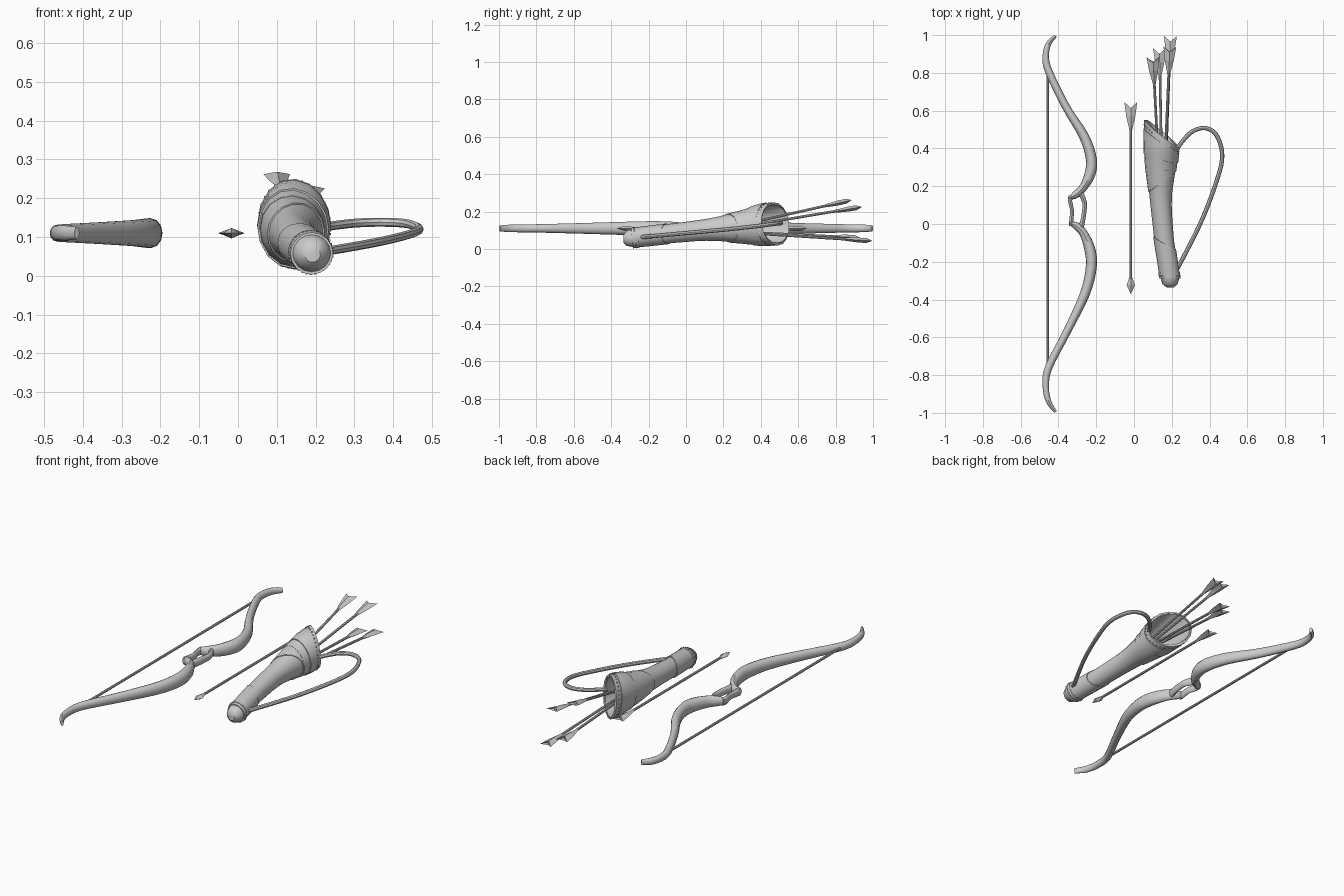
import bpy, bmesh, math
from mathutils import Vector

if "Cube" in bpy.data.objects:
    bpy.data.objects.remove(bpy.data.objects["Cube"])


def make(name, rings, cap=True, smooth=True, loop=False):
    """Skin a list of equal-length vertex rings."""
    bm = bmesh.new()
    vs = [[bm.verts.new(p) for p in r] for r in rings]
    n = len(rings[0])
    pairs = list(zip(vs, vs[1:])) + ([(vs[-1], vs[0])] if loop else [])
    for a, b in pairs:
        for i in range(n):
            bm.faces.new((a[i], a[(i + 1) % n], b[(i + 1) % n], b[i]))
    if cap and not loop:
        for r in (vs[0], vs[-1]):
            c = sum((v.co for v in r), Vector()) / n
            cv = bm.verts.new(c)
            for i in range(n):
                bm.faces.new((r[i], r[(i + 1) % n], cv))
    bmesh.ops.recalc_face_normals(bm, faces=bm.faces)
    me = bpy.data.meshes.new(name)
    bm.to_mesh(me)
    bm.free()
    ob = bpy.data.objects.new(name, me)
    bpy.context.collection.objects.link(ob)
    if smooth:
        bpy.ops.object.select_all(action='DESELECT')
        ob.select_set(True)
        bpy.context.view_layer.objects.active = ob
        bpy.ops.object.shade_smooth_by_angle(angle=math.radians(40))
    return ob


def spline(pts, steps):
    """Catmull-Rom through tuples of any length."""
    p = [pts[0]] + list(pts) + [pts[-1]]
    out = []
    for i in range(1, len(p) - 2):
        for s in range(steps):
            t = s / steps
            out.append([0.5 * (2 * b + (c - a) * t + (2 * a - 5 * b + 4 * c - d) * t * t
                               + (3 * b - a - 3 * c + d) * t ** 3)
                        for a, b, c, d in zip(*p[i - 1:i + 3])])
    return out + [list(pts[-1])]


def flat_limb(name, pts, z=0.11, steps=4, n=12):
    """Elliptical sweep in a horizontal plane; points are x, y, half width, half height."""
    path = spline(pts, steps)
    rings = []
    for i, (x, y, w, h) in enumerate(path):
        a, b = path[max(i - 1, 0)], path[min(i + 1, len(path) - 1)]
        t = Vector((b[0] - a[0], b[1] - a[1], 0)).normalized()
        side = Vector((t.y, -t.x, 0))
        rings.append([Vector((x, y, z)) + side * w * math.cos(k * math.tau / n)
                      + Vector((0, 0, h * math.sin(k * math.tau / n))) for k in range(n)])
    return make(name, rings)


def tube(name, pts, r, steps=1, n=8):
    path = [Vector(p) for p in (spline(pts, steps) if steps > 1 else pts)]
    rings = []
    for i, p in enumerate(path):
        t = (path[min(i + 1, len(path) - 1)] - path[max(i - 1, 0)]).normalized()
        u = t.cross(Vector((0, 0, 1))).normalized()
        v = u.cross(t)
        rings.append([p + r * (u * math.cos(k * math.tau / n) + v * math.sin(k * math.tau / n))
                      for k in range(n)])
    return make(name, rings)


# Bow limbs, split grip and string
flat_limb("bow_upper_limb", [
    (-.415, .995, .008, .016), (-.452, .955, .014, .02), (-.467, .89, .017, .021), (-.452, .81, .02, .023),
    (-.36, .62, .021, .028), (-.265, .465, .026, .034), (-.226, .345, .029, .038),
    (-.233, .265, .029, .038), (-.268, .195, .022, .034), (-.31, .155, .02, .028), (-.345, .137, .008, .02)])
flat_limb("bow_lower_limb", [
    (-.415, -.995, .008, .016), (-.452, -.94, .014, .02), (-.467, -.86, .017, .021), (-.452, -.76, .02, .023),
    (-.355, -.57, .021, .028), (-.26, -.37, .026, .034), (-.226, -.225, .029, .038),
    (-.235, -.13, .029, .038), (-.267, -.05, .022, .034), (-.305, -.01, .02, .028), (-.342, .003, .008, .02)])
flat_limb("grip_left", [(-.335, .15, .012, .022), (-.338, .12, .011, .022), (-.328, .07, .010, .02),
                        (-.332, .02, .011, .022), (-.333, -.01, .012, .022)])
flat_limb("grip_right", [(-.29, .18, .014, .024), (-.267, .13, .013, .022), (-.261, .1, .012, .02),
                         (-.267, .04, .012, .022), (-.28, -.02, .014, .024)])
tube("bow_string", [(-.457, .83, .11), (-.457, -.78, .11)], .007)


# Arrows: built pointing to -y with the tail at the origin
def arrow(name, tail, nose, head):
    tail, nose = Vector(tail), Vector(nose)
    d = nose - tail
    L = d.length
    rot = d.to_track_quat('-Y', 'Z')

    def diamond(w, h, yw, yh):
        return [(w, yw, 0), (0, yh, h), (-w, yw, 0), (0, yh, -h)]
    n = 8
    parts = [make(name + "_shaft", [[(.007 * math.cos(k * math.tau / n), y, .007 * math.sin(k * math.tau / n))
                                     for k in range(n)] for y in (-.03, -L + head * .08)])]
    parts.append(make(name + "_fletching", [diamond(.008, .008, -.145, -.145), diamond(.024, .013, -.075, -.075),
                                            diamond(.034, .013, 0, -.03),
                                            diamond(.005, .005, -.035, -.035)], smooth=False))
    if head:
        parts.append(make(name + "_head", [diamond(.001, .001, -L, -L), diamond(.022, .014, -L + .047, -L + .047),
                                           diamond(.007, .007, -L + .09, -L + .09)], smooth=False))
    for p in parts:
        p.rotation_mode = 'QUATERNION'
        p.rotation_quaternion = rot
        p.location = tail


arrow("loose_arrow", (-.017, .645, .11), (-.017, -.37, .11), 1)
for i, (t, q) in enumerate([((.1, .885, .262), (.14, .12, .09)), ((.19, .94, .225), (.155, .12, .09)),
                            ((.135, .93, .06), (.15, .1, .1)), ((.193, .995, .043), (.16, .1, .1))]):
    arrow("quiver_arrow_%d" % (i + 1), t, q, 0)

# Quiver profile: y, centre x, centre z, half width, half height
PROFILE = [(-.335, .192, .055, .02, .02), (-.318, .191, .057, .04, .04), (-.285, .19, .059, .05, .05),
           (-.23, .182, .066, .051, .051), (-.08, .159, .083, .052, .052), (.08, .144, .1, .055, .056),
           (.16, .141, .107, .06, .063), (.3, .142, .118, .08, .086), (.4, .146, .13, .088, .105),
           (.58, .152, .142, .092, .117)]


def profile(y):
    for a, b in zip(PROFILE, PROFILE[1:]):
        if y <= b[0]:
            break
    t = max(0, (y - a[0]) / (b[0] - a[0]))
    return [p + (q - p) * t for p, q in zip(a, b)][1:]


def qpoint(y, slant, off, ang):
    """Point on the quiver surface, on a ring slanted along x."""
    c, s = math.cos(ang), math.sin(ang)
    _, _, rx, rz = profile(y)
    yy = y + slant * c * rx - .12 * s * rz
    cx, cz, rx, rz = profile(yy)
    return Vector((cx + c * (rx + off), yy, cz + s * (rz + off)))


def qring(y, slant=0, off=0, n=16):
    if y < -.3:
        cx, cz, rx, rz = profile(y)
        return [Vector((cx + rx * math.cos(k * math.tau / n), y, cz + rz * math.sin(k * math.tau / n)))
                for k in range(n)]
    return [qpoint(y, slant, off, k * math.tau / n) for k in range(n)]


# Quiver body with hollow mouth
make("quiver_body",
     [qring(-.335), qring(-.318), qring(-.285), qring(-.2), qring(-.08), qring(.04), qring(.1),
      qring(.16), qring(.23, -.1), qring(.3, -.3), qring(.4, -.6), qring(.475, -.82),
      qring(.475, -.82, -.007), qring(.4, -.6, -.008), qring(.3, -.3, -.008),
      qring(.16, 0, -.008), qring(.0, 0, -.008)])


# Leather wraps: lower edge, slant, upper edge, slant, thickness
def band(name, y0, k0, y1, k1, off):
    seg = 5
    outer = [qring(y0 + (y1 - y0) * i / seg, k0 + (k1 - k0) * i / seg, off) for i in range(seg + 1)]
    make(name, [qring(y0, k0, -.003)] + outer + [qring(y1, k1, -.003)], loop=True)


band("rim_band", .42, -.8, .478, -.82, .006)
band("collar_upper", .35, -.3, .44, -.75, .009)
band("collar_middle", .3, -.25, .375, -.4, .005)
band("collar_lower", .225, .75, .33, -.2, .004)
band("lower_sleeve", -.27, 0, -.1, -.65, .004)
band("end_band", -.288, 0, -.255, 0, .006)

# Stitches round the mouth and the closed end
for name, y, k, off in (("rim_stitches", .455, -.81, .006), ("end_stitches", -.272, 0, .006)):
    bm = bmesh.new()
    for i in range(32):
        r = bmesh.ops.create_cube(bm, size=.005)
        bmesh.ops.translate(bm, verts=r["verts"], vec=qpoint(y, k, off, i * math.tau / 32))
    me = bpy.data.meshes.new(name)
    bm.to_mesh(me)
    bm.free()
    bpy.context.collection.objects.link(bpy.data.objects.new(name, me))

# Shoulder strap
tube("strap", [(.225, .39, .125), (.25, .43, .13), (.305, .487, .136), (.375, .508, .138), (.437, .47, .134),
               (.467, .36, .12), (.435, .22, .105), (.35, .0, .085), (.225, -.245, .063)], .0115, steps=5)
